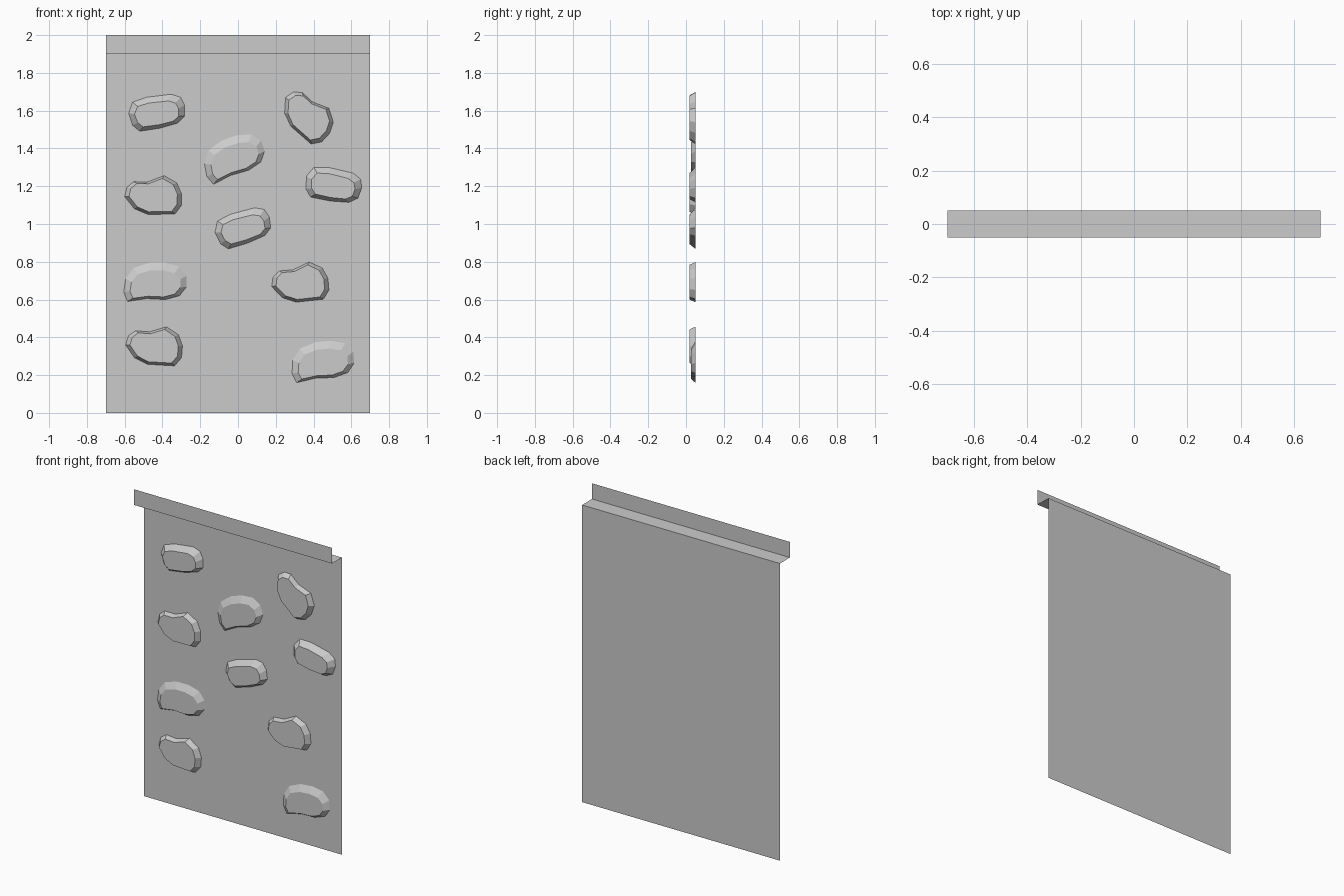
import bpy
from math import cos, sin, radians

if "Cube" in bpy.data.objects:
    bpy.data.objects.remove(bpy.data.objects["Cube"])


def add_mesh(name, verts, faces):
    mesh = bpy.data.meshes.new(name)
    mesh.from_pydata(verts, [], faces)
    mesh.update()
    obj = bpy.data.objects.new(name, mesh)
    bpy.context.collection.objects.link(obj)
    return obj


# Folded sheet: main wall, ledge and upper lip, swept across x
profile = [(0.05, 0.0), (0.05, 1.9), (-0.05, 1.9), (-0.05, 2.0)]
verts = [(x, y, z) for y, z in profile for x in (-0.7, 0.7)]
faces = [(2 * i, 2 * i + 1, 2 * i + 3, 2 * i + 2) for i in range(3)]
add_mesh("wall_panel", verts, faces)

# Stone shapes (x, z outline clockwise, in hundredths):
# outline, cap scale x, cap scale z, cap shift z, front y
SHAPES = {
    "bean": ([(-14.5, -10), (-16.5, -5), (-15.5, 2), (-11.3, 7.8), (-2.8, 10.5),
              (5.6, 10.5), (13, 8.5), (16.8, 3.7), (16.8, -2.2), (13, -7),
              (5.6, -9), (-4.4, -8.5)], 0.80, 0.72, -0.011, 0.027),
    "wedge": ([(-15.3, 0.5), (-13.8, 5.3), (-10, 8), (-2.6, 7.4), (6.3, 10.1),
               (12.7, 5.8), (14.8, 0), (14.3, -6.3), (10.6, -10.6),
               (-3.7, -9.8), (-10.6, -6.3)], 0.85, 0.86, 0.0, 0.018),
    "oval": ([(-12.7, 5.3), (-5.3, 7.9), (7.9, 9.5), (12.7, 7.9), (14.8, 3.7),
              (14.8, -2.1), (11.1, -5.8), (1.6, -8.5), (-9, -10.1),
              (-12.7, -6.9), (-14.8, -0.5)], 0.79, 0.70, -0.007, 0.018),
}


def stone(index, shape, cx, cz, angle):
    outline, sx, sz, shift, front = SHAPES[shape]
    c, s = cos(radians(angle)), sin(radians(angle))

    def place(x, z, y):
        return (cx + x * c - z * s, y, cz + x * s + z * c)

    n = len(outline)
    base = [place(x / 100, z / 100, 0.05) for x, z in outline]
    cap = [place(x / 100 * sx, z / 100 * sz + shift, front) for x, z in outline]
    sides = [(i, n + i, n + (i + 1) % n, (i + 1) % n) for i in range(n)]
    add_mesh(f"stone_{index}", base + cap, sides + [tuple(reversed(range(n, 2 * n)))])


# Raised stones scattered over the wall: shape, x, z, rotation
STONES = [
    ("oval", -0.431, 1.592, 0), ("oval", 0.503, 1.207, -20), ("oval", 0.024, 0.981, 8),
    ("wedge", 0.369, 1.572, -38), ("wedge", -0.447, 1.151, 4),
    ("wedge", 0.33, 0.689, 9.5), ("wedge", -0.442, 0.355, 0),
    ("bean", -0.025, 1.352, 19), ("bean", -0.44, 0.69, 0), ("bean", 0.446, 0.272, 5),
]
for i, args in enumerate(STONES, 1):
    stone(i, *args)
